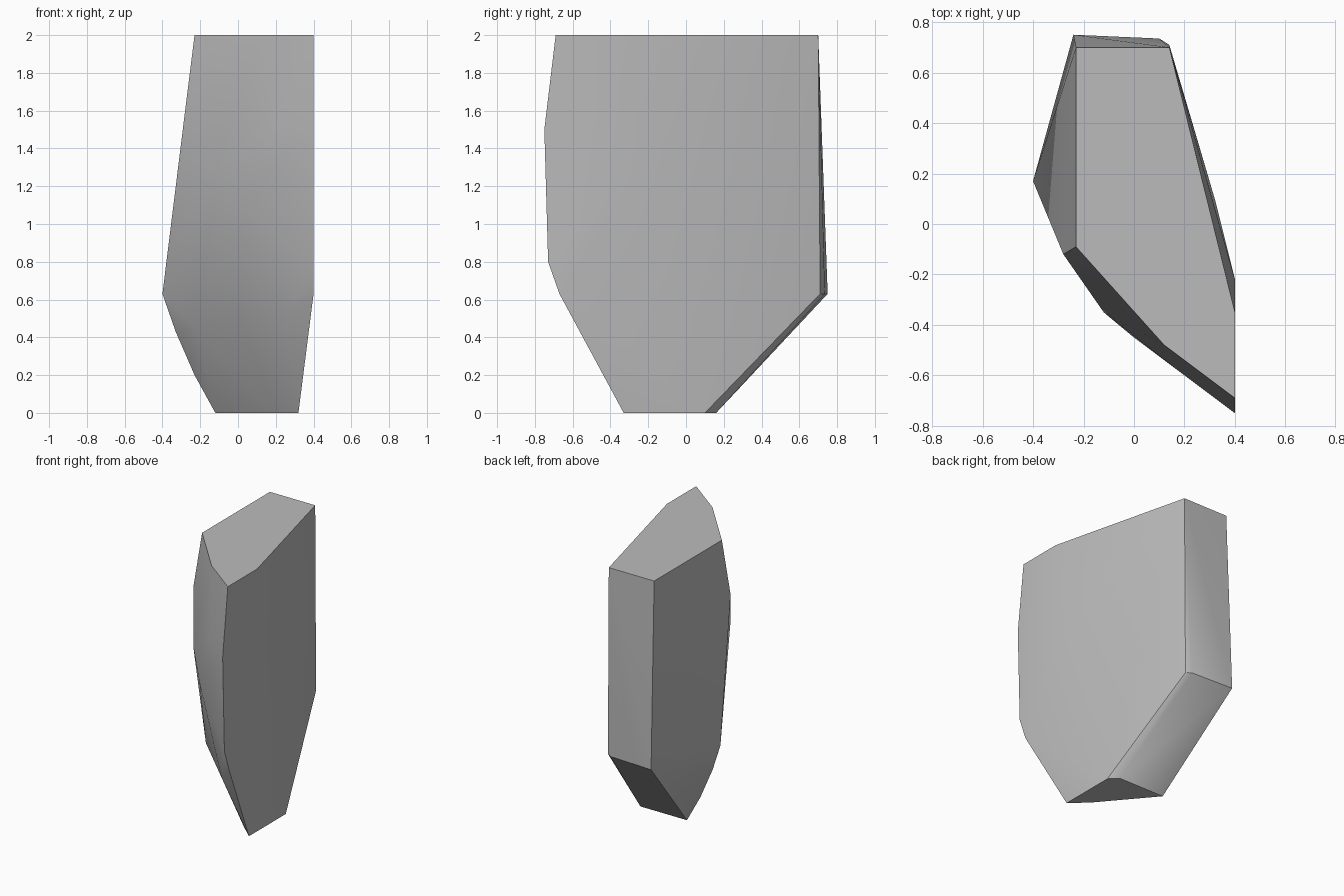
import bpy
import bmesh
import math

cube = bpy.data.objects.get("Cube")
if cube:
    bpy.data.objects.remove(cube, do_unlink=True)


def make_material(name, colour):
    material = bpy.data.materials.new(name)
    material.use_nodes = True
    material.diffuse_color = colour
    shader = material.node_tree.nodes.get("Principled BSDF")
    shader.inputs["Base Color"].default_value = colour
    return material


def flat_ring(height, outline):
    """Lift a flat outline to one height."""
    return [(x, y, height) for x, y in outline]


def convex_shard(name, corners, material, sharp_angle):
    """Wrap the corner points in a hull and keep its hard edges sharp."""
    bm = bmesh.new()
    for corner in corners:
        bm.verts.new(corner)
    bmesh.ops.convex_hull(bm, input=bm.verts[:])
    loose = [vert for vert in bm.verts if not vert.link_faces]
    bmesh.ops.delete(bm, geom=loose, context="VERTS")
    bmesh.ops.recalc_face_normals(bm, faces=bm.faces[:])

    mesh = bpy.data.meshes.new(name)
    bm.to_mesh(mesh)
    bm.free()
    mesh.materials.append(material)
    shard = bpy.data.objects.new(name, mesh)
    bpy.context.collection.objects.link(shard)

    bpy.ops.object.select_all(action="DESELECT")
    shard.select_set(True)
    bpy.context.view_layer.objects.active = shard
    bpy.ops.object.shade_smooth_by_angle(angle=math.radians(sharp_angle))
    return shard


# Flat top cut
top_cut = flat_ring(2, [(-.23, .7), (.14, .7), (.4, -.35),
                        (.4, -.69), (.12, -.48), (-.23, -.09)])

# Widest belt, where the sides start to taper
belt = flat_ring(.63, [(-.24, .75), (.1, .735), (.14, .71),
                       (.4, -.67), (-.4, .17)])

# Small flat base
base = flat_ring(0, [(-.12, .16), (.26, .16), (.32, .1),
                     (.32, -.33), (.2, -.22)])

# Chipped front and rounded lower side
chipped_front = [(-.28, -.12, 1.6), (-.12, -.35, 1.29), (0, -.45, 1.1),
                 (.2, -.6, 1.54), (.4, -.75, 1.5), (.4, -.73, .8),
                 (.25, -.55, .5), (-.22, -.06, .44)]
rounded_side = [(-.33, .16, .43), (-.23, .16, .2), (.4, -.22, 1.32)]

stone = make_material("grey stone", (.5, .5, .5, 1))
convex_shard("stone_shard", top_cut + belt + base + chipped_front + rounded_side,
             stone, 30)
